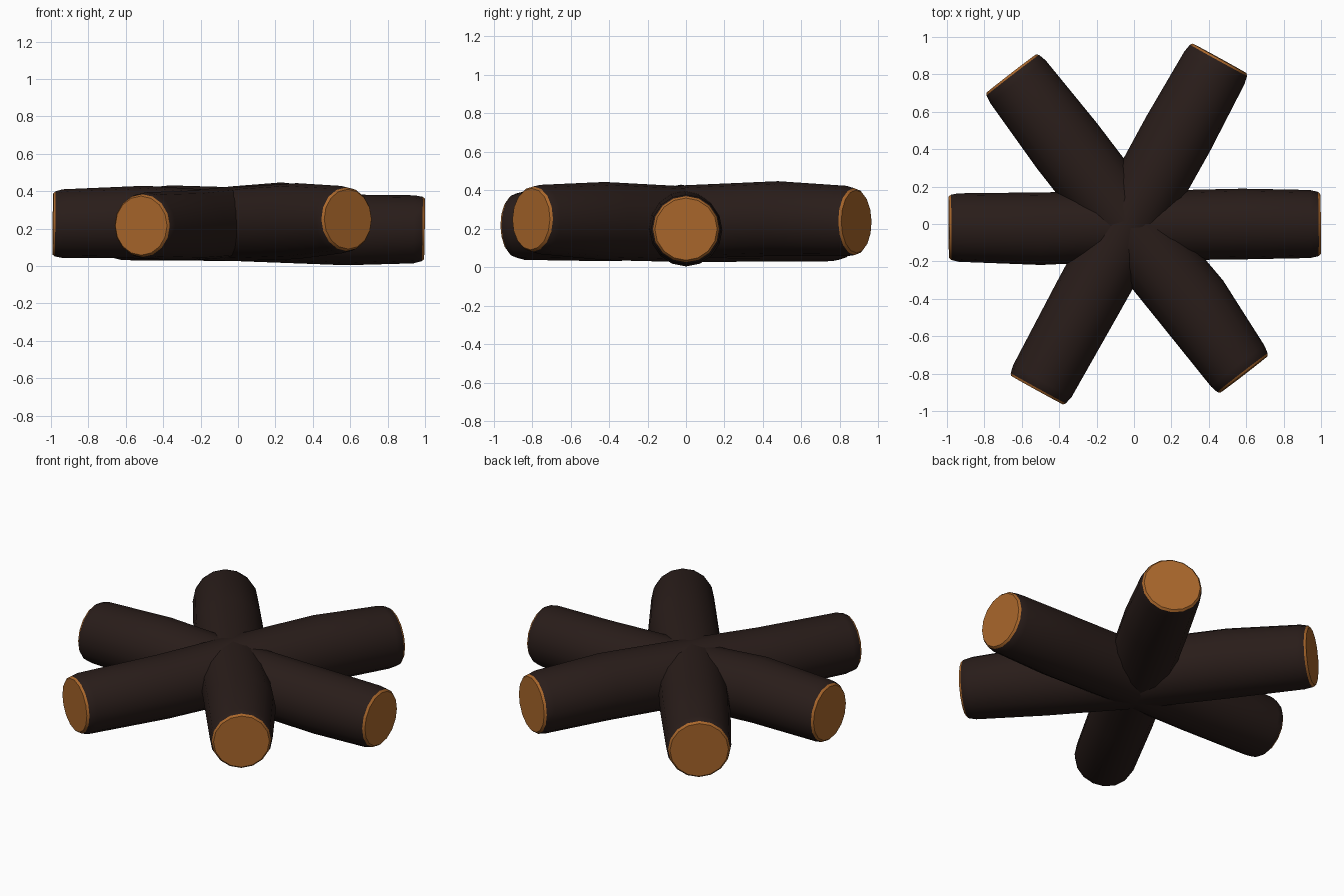
import bpy, bmesh, math
from mathutils import Vector

if "Cube" in bpy.data.objects:
    bpy.data.objects.remove(bpy.data.objects["Cube"])

SIDES = 16


def material(name, rgb):
    m = bpy.data.materials.new(name)
    m.diffuse_color = (*rgb, 1)
    m.use_nodes = True
    m.node_tree.nodes["Principled BSDF"].inputs["Base Color"].default_value = m.diffuse_color
    return m


BARK = material("bark", (0.022, 0.012, 0.010))
WOOD = material("cut_wood", (0.40, 0.135, 0.024))


def log(name, stations, phase=0.0):
    """Loft rings along (x, y, z, radius) stations; bevelled cut faces at both ends."""
    bm = bmesh.new()
    pts = [Vector(s[:3]) for s in stations]
    axis = (pts[-1] - pts[0]).normalized()
    side = axis.cross(Vector((0, 0, 1))).normalized()
    up = side.cross(axis)

    def ring(centre, r):
        return [bm.verts.new(centre + r * (math.cos(a) * side + math.sin(a) * up))
                for a in (2 * math.pi * (i + phase) / SIDES for i in range(SIDES))]

    def bridge(a, b, mat):
        for i in range(SIDES):
            j = (i + 1) % SIDES
            bm.faces.new((a[i], a[j], b[j], b[i])).material_index = mat

    # bark
    rings = [ring(p, s[3]) for p, s in zip(pts, stations)]
    for a, b in zip(rings, rings[1:]):
        bridge(a, b, 0)

    # cut ends with a thin bevelled rim
    for k, sign in ((0, -1), (-1, 1)):
        inner = ring(pts[k] + axis * sign * 0.012, stations[k][3] * 0.94)
        bridge(rings[k], inner, 1)
        bm.faces.new(inner).material_index = 1

    bmesh.ops.recalc_face_normals(bm, faces=bm.faces)
    me = bpy.data.meshes.new(name)
    bm.to_mesh(me)
    bm.free()
    me.materials.append(BARK)
    me.materials.append(WOOD)
    ob = bpy.data.objects.new(name, me)
    bpy.context.collection.objects.link(ob)
    bpy.context.view_layer.objects.active = ob
    ob.select_set(True)
    bpy.ops.object.shade_smooth_by_angle(angle=math.radians(30))
    ob.select_set(False)


# log lying left to right
log("cross_log", [
    (-0.978, -0.018, 0.225, 0.174), (-0.94, -0.019, 0.227, 0.183),
    (-0.50, -0.025, 0.235, 0.194), (0.0, -0.010, 0.212, 0.186),
    (0.58, 0.000, 0.193, 0.189), (0.94, 0.000, 0.196, 0.182),
    (0.985, 0.000, 0.198, 0.172)])

# highest log, front left to back right
log("upper_log", [
    (-0.512, -0.878, 0.216, 0.168), (-0.49, -0.84, 0.216, 0.178),
    (-0.25, -0.40, 0.217, 0.186), (-0.03, 0.0, 0.236, 0.190),
    (0.235, 0.48, 0.253, 0.194), (0.43, 0.835, 0.240, 0.183),
    (0.452, 0.875, 0.237, 0.174)])

# log underneath, front right to back left
log("lower_log", [
    (0.58, -0.795, 0.250, 0.170), (0.555, -0.76, 0.248, 0.180),
    (0.315, -0.425, 0.240, 0.203), (-0.02, -0.02, 0.224, 0.197),
    (-0.36, 0.42, 0.230, 0.201), (-0.62, 0.76, 0.218, 0.187),
    (-0.648, 0.795, 0.216, 0.178)])
